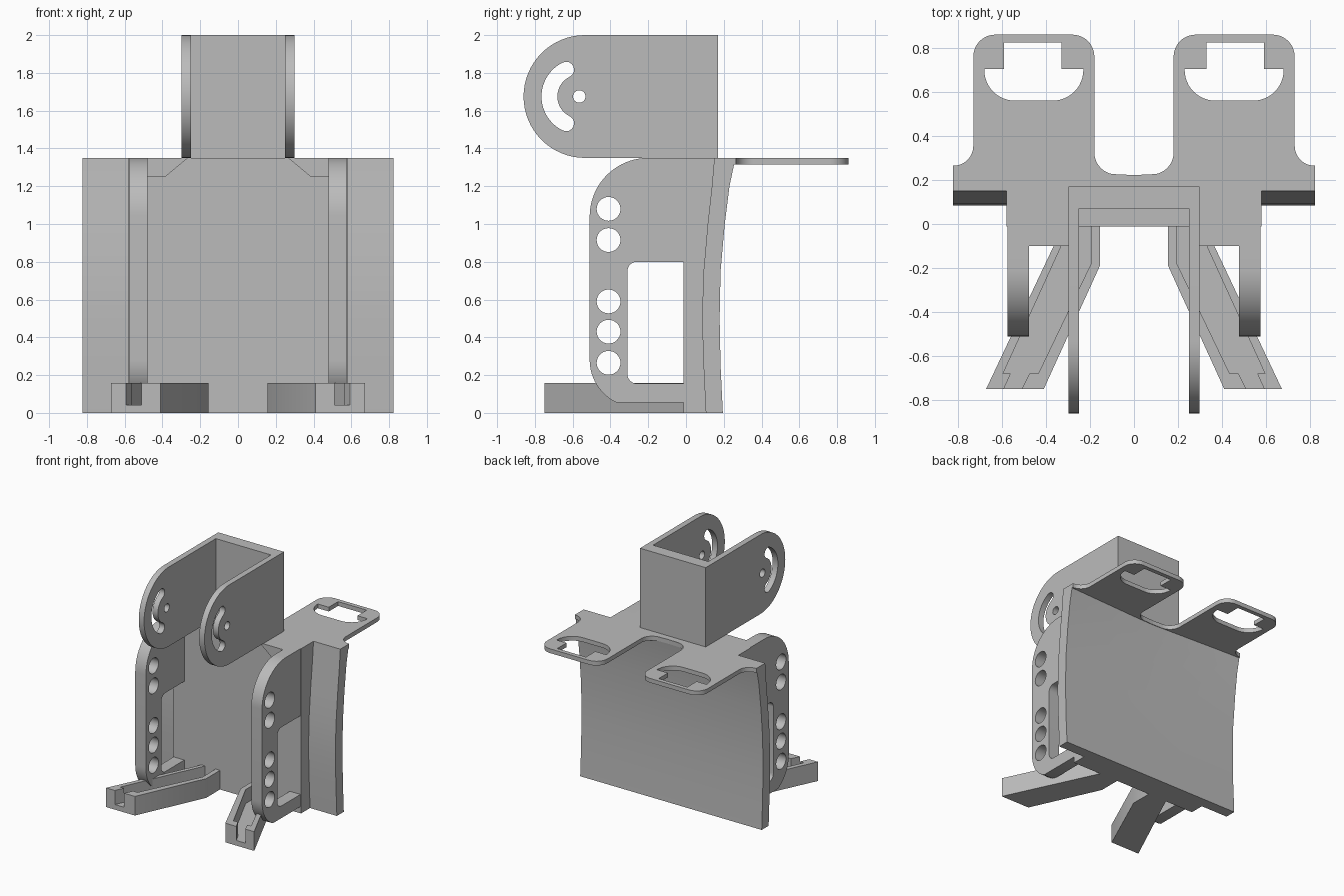
import bpy, bmesh, math
from mathutils import Matrix

if "Cube" in bpy.data.objects:
    bpy.data.objects.remove(bpy.data.objects["Cube"])

grey = bpy.data.materials.new("plain grey")
grey.diffuse_color = (0.5, 0.5, 0.5, 1)
grey.use_nodes = True
grey.node_tree.nodes["Principled BSDF"].inputs["Base Color"].default_value = grey.diffuse_color


def arc(cx, cy, r, a0, a1, n=12):
    """Points on an arc, angles in degrees."""
    out = []
    for i in range(n + 1):
        a = math.radians(a0 + (a1 - a0) * i / n)
        out.append((cx + r * math.cos(a), cy + r * math.sin(a)))
    return out


def circle(cx, cy, r):
    return arc(cx, cy, r, 0, 360, 32)[:-1]


def finish(ob, mirror=False):
    ob.data.materials.clear()
    ob.data.materials.append(grey)
    bpy.ops.object.select_all(action='DESELECT')
    ob.select_set(True)
    bpy.context.view_layer.objects.active = ob
    bpy.ops.object.shade_smooth_by_angle(angle=math.radians(30))
    if mirror:
        ob.modifiers.new("mirror", 'MIRROR').use_mirror_merge = True
    return ob


def prism(name, loops, axis, lo, hi, mirror=False):
    """Extrude filled 2D loops (inner loops become holes) along an axis."""
    cu = bpy.data.curves.new(name + "_profile", 'CURVE')
    cu.dimensions = '2D'
    cu.fill_mode = 'BOTH'
    cu.extrude = (hi - lo) / 2
    for pts in loops:
        sp = cu.splines.new('POLY')
        sp.points.add(len(pts) - 1)
        for p, (u, v) in zip(sp.points, pts):
            p.co = (u, v, 0, 1)
        sp.use_cyclic_u = True
    tmp = bpy.data.objects.new(name + "_profile", cu)
    bpy.context.collection.objects.link(tmp)
    dg = bpy.context.evaluated_depsgraph_get()
    me = bpy.data.meshes.new_from_object(tmp.evaluated_get(dg))
    bpy.data.objects.remove(tmp)
    me.transform(Matrix.Translation((0, 0, (lo + hi) / 2)))
    if axis == 'x':      # profile in y, z
        me.transform(Matrix(((0, 0, 1, 0), (1, 0, 0, 0), (0, 1, 0, 0), (0, 0, 0, 1))))
    elif axis == 'y':    # profile in x, z
        me.transform(Matrix(((1, 0, 0, 0), (0, 0, -1, 0), (0, 1, 0, 0), (0, 0, 0, 1))))
    bm = bmesh.new()
    bm.from_mesh(me)
    bmesh.ops.remove_doubles(bm, verts=bm.verts, dist=1e-4)
    bmesh.ops.recalc_face_normals(bm, faces=bm.faces)
    bm.to_mesh(me)
    bm.free()
    ob = bpy.data.objects.new(name, me)
    bpy.context.collection.objects.link(ob)
    return finish(ob, mirror)


# Curved back plate with a flat thick middle: rows of z, flange front y, back y, back hollow
rows = [(0, .105, .195, 0), (.25, .093, .183, 0), (.5, .085, .178, 0), (.75, .093, .183, .005),
        (1.0, .115, .205, .015), (1.2, .137, .23, .028), (1.35, .15, .262, .04)]
bm = bmesh.new()
rings = []
for z, f, b, d in rows:
    sec = [(-.823, f), (-.58, f), (-.58, -.012), (.58, -.012), (.58, f), (.823, f),
           (.823, b), (0, b - d), (-.823, b)]
    rings.append([bm.verts.new((x, y, z)) for x, y in sec])
for r0, r1 in zip(rings, rings[1:]):
    for i in range(len(r0)):
        j = (i + 1) % len(r0)
        bm.faces.new((r0[i], r0[j], r1[j], r1[i]))
bm.faces.new(rings[0][::-1])
bm.faces.new(rings[-1])
bmesh.ops.recalc_face_normals(bm, faces=bm.faces)
me = bpy.data.meshes.new("back_plate")
bm.to_mesh(me)
bm.free()
plate = bpy.data.objects.new("back_plate", me)
bpy.context.collection.objects.link(plate)
finish(plate)

# Rear tabs with keyed openings
tab = ([(0, .17), (.823, .17), (.823, .265)] + arc(.82, .355, .09, 270, 180)
       + arc(.63, .76, .1, 0, 90) + arc(.28, .76, .1, 90, 180)
       + arc(.08, .325, .1, 0, -84) + [(0, .222)])
opening = ([(.33, .825), (.33, .705), (.23, .705)] + arc(.37, .70, .14, 180, 270)
           + arc(.54, .70, .14, 270, 360) + [(.68, .705), (.59, .705), (.59, .825)])
prism("rear_tabs", [tab, opening], 'z', 1.315, 1.35, True)

# Side arms with a rounded window and adjustment holes
arm = ([(0, 1.35)] + arc(-.20, 1.04, .31, 90, 180, 20) + arc(-.26, .28, .25, 180, 244, 12)
       + [(0, .055), (0, .155)] + arc(-.26, .205, .05, 270, 180, 8)
       + arc(-.26, .75, .05, 180, 90, 8) + [(0, .80)])
holes = [circle(-.41, z, .063) for z in (.265, .43, .59, .915, 1.08)]
prism("side_arms", [arm] + holes, 'x', .478, .575, True)

# Corner gussets beside the arms
prism("top_gussets", [[(.48, 1.35), (.48, 1.25), (.385, 1.25), (.265, 1.35)]],
      'y', 0, .10, True)

# Top bracket: cheeks with pivot hole and curved slot, joined by a rear wall
cheek = [(.17, 2), (.17, 1.35)] + arc(-.535, 1.675, .325, 270, 90, 32)
px, pz, r, w, a = -.565, 1.675, .158, .042, 64


def slot_end(sign, start):
    t = math.radians(180 - sign * a)
    return arc(px + r * math.cos(t), pz + r * math.sin(t), w, start, start - 180, 8)


slot = (arc(px, pz, r + w, 180 + a, 180 - a, 24) + slot_end(1, 180 - a)[1:-1]
        + arc(px, pz, r - w, 180 - a, 180 + a, 24) + slot_end(-1, a)[1:-1])
prism("bracket_cheeks", [cheek, slot, circle(px, pz, .033)], 'x', .25, .298, True)
prism("bracket_rear_wall", [[(-.26, 1.35), (.26, 1.35), (.26, 2), (-.26, 2)]],
      'y', -.17, -.07)

# Splayed feet: solid floor with two rails leaving a necked slot between them
foot = [(.155, 0), (.155, -.19), (.41, -.75), (.672, -.75), (.365, -.10), (.318, 0)]
inner_rail = [(.155, 0), (.155, -.19), (.41, -.75), (.51, -.75), (.475, -.68),
              (.435, -.68), (.195, -.18), (.195, 0)]
outer_rail = [(.672, -.75), (.365, -.10), (.318, 0), (.283, 0), (.33, -.10),
              (.595, -.68), (.56, -.68), (.592, -.75)]
prism("feet_floors", [foot], 'z', 0, .042, True)
prism("feet_inner_rails", [inner_rail], 'z', .04, .157, True)
prism("feet_outer_rails", [outer_rail], 'z', .04, .157, True)
